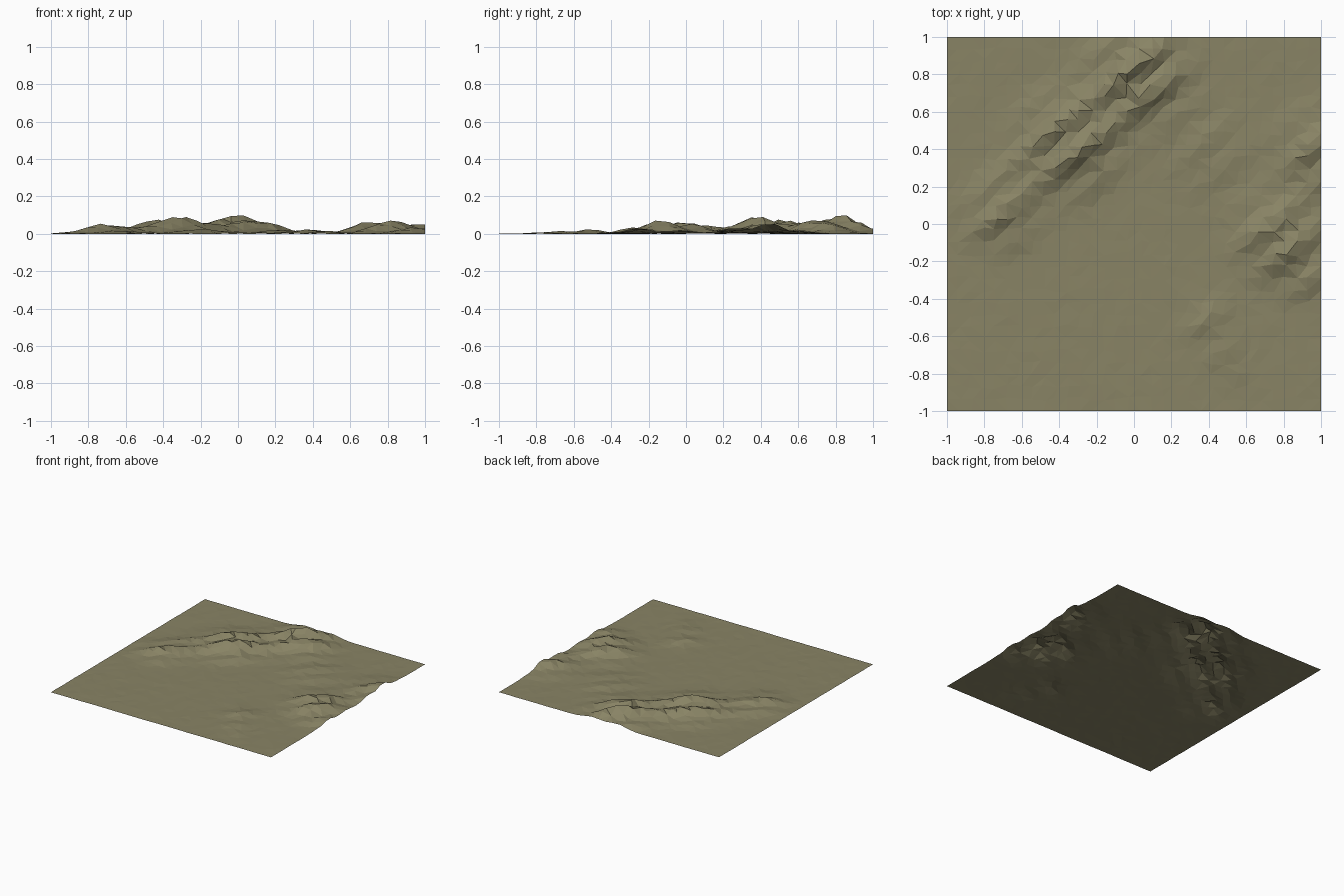
import bpy, bmesh, math, random
from mathutils import noise, Vector

if "Cube" in bpy.data.objects:
    bpy.data.objects.remove(bpy.data.objects["Cube"])

random.seed(4)

# Hills: centre x, centre y, height, spread
HILLS = [
    (-0.35, 0.43, 0.103, 0.21), (0.03, 0.80, 0.108, 0.21),
    (-0.72, 0.05, 0.055, 0.16), (-0.62, 0.25, 0.025, 0.16),
    (-0.15, 0.62, 0.025, 0.15),
    (0.77, -0.07, 0.092, 0.18), (1.00, 0.40, 0.062, 0.19),
    (0.95, -0.28, 0.030, 0.14),
    (0.40, -0.52, 0.026, 0.13), (0.50, -0.74, 0.018, 0.11),
    (0.40, 0.40, 0.022, 0.22),
]
WAVE, PHASE = 0.185, 0.48
ACROSS = (-0.62, 0.78)          # direction across the ripples


def height(x, y):
    """Hill envelope multiplied by diagonal dune ripples."""
    env = sum(a * math.exp(-((x - cx) ** 2 + (y - cy) ** 2) / s ** 2)
              for cx, cy, a, s in HILLS)
    wobble = 0.025 * noise.noise(Vector((x * 3, y * 3, 0)))
    d = x * ACROSS[0] + y * ACROSS[1] + wobble
    ripple = 0.72 + 0.28 * math.cos(2 * math.pi * (d - PHASE) / WAVE)
    return max(0.0, min(env, 0.106) * ripple - 0.002) + random.uniform(0, 0.002)


# Low-poly terrain sheet with lightly irregular triangles
N = 31
bm = bmesh.new()
bmesh.ops.create_grid(bm, x_segments=N, y_segments=N, size=1.0)
for v in bm.verts:
    edge = max(abs(v.co.x), abs(v.co.y)) > 0.999
    if not edge:
        v.co.x += random.uniform(-0.014, 0.014)
        v.co.y += random.uniform(-0.014, 0.014)
    v.co.z = height(v.co.x, v.co.y)
low = min(v.co.z for v in bm.verts)
for v in bm.verts:
    v.co.z -= low
bmesh.ops.triangulate(bm, faces=bm.faces[:], quad_method='SHORT_EDGE')
mesh = bpy.data.meshes.new("terrain")
bm.to_mesh(mesh)
bm.free()
terrain = bpy.data.objects.new("terrain", mesh)
bpy.context.collection.objects.link(terrain)

mat = bpy.data.materials.new("dry_grass")
mat.diffuse_color = (0.25, 0.23, 0.13, 1)
mat.use_nodes = True
mat.node_tree.nodes["Principled BSDF"].inputs["Base Color"].default_value = mat.diffuse_color
mesh.materials.append(mat)
